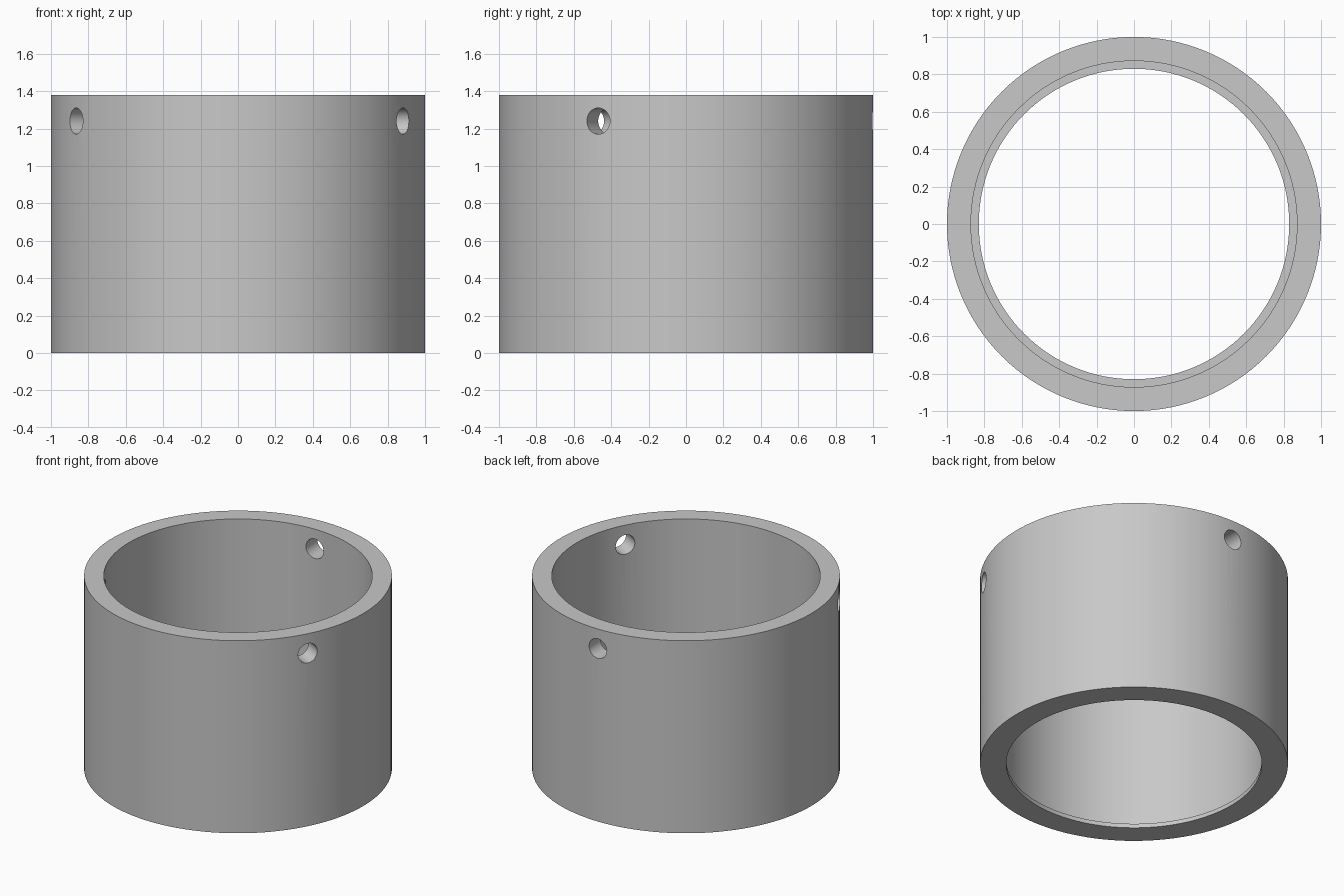
import bpy, bmesh, math
from mathutils import Matrix, Vector

if "Cube" in bpy.data.objects:
    bpy.data.objects.remove(bpy.data.objects["Cube"])

HEIGHT = 1.38
SEGMENTS = 128

grey = bpy.data.materials.new("plain grey")
grey.diffuse_color = (0.58, 0.58, 0.58, 1)
grey.use_nodes = True
grey.node_tree.nodes["Principled BSDF"].inputs["Base Color"].default_value = grey.diffuse_color


def make_object(name, bm):
    bmesh.ops.recalc_face_normals(bm, faces=bm.faces)
    mesh = bpy.data.meshes.new(name)
    bm.to_mesh(mesh)
    bm.free()
    mesh.materials.append(grey)
    obj = bpy.data.objects.new(name, mesh)
    bpy.context.collection.objects.link(obj)
    return obj


# Sleeve: closed wall section with a thin inner lip at the bottom, turned about z
section = [(1, 0), (1, HEIGHT), (0.872, HEIGHT), (0.872, 0.03), (0.83, 0.03), (0.83, 0)]
bm = bmesh.new()
rings = []
for i in range(SEGMENTS):
    a = math.tau * i / SEGMENTS
    rings.append([bm.verts.new((r * math.cos(a), r * math.sin(a), z)) for r, z in section])
for i in range(SEGMENTS):
    ring, following = rings[i], rings[(i + 1) % SEGMENTS]
    for j in range(len(section)):
        k = (j + 1) % len(section)
        bm.faces.new((ring[j], following[j], following[k], ring[k]))
sleeve = make_object("sleeve", bm)

# Radial screw holes near the top rim
bm = bmesh.new()
for degrees in (90, 210, -28):
    a = math.radians(degrees)
    place = (Matrix.Translation(Vector((0.93 * math.cos(a), 0.93 * math.sin(a), 1.24)))
             @ Matrix.Rotation(a, 4, 'Z') @ Matrix.Rotation(math.pi / 2, 4, 'Y'))
    bmesh.ops.create_cone(bm, cap_ends=True, segments=32, radius1=0.07, radius2=0.07,
                          depth=0.4, matrix=place)
cutter = make_object("hole_cutter", bm)
cutter.hide_render = True
cutter.hide_set(True)

cut = sleeve.modifiers.new("holes", 'BOOLEAN')
cut.operation = 'DIFFERENCE'
cut.solver = 'EXACT'
cut.object = cutter

# Apply the cut, then smooth the curved walls and keep the rims sharp
bpy.context.view_layer.objects.active = sleeve
sleeve.select_set(True)
bpy.ops.object.modifier_apply(modifier=cut.name)
bpy.data.objects.remove(cutter)
bpy.ops.object.shade_smooth_by_angle(angle=math.radians(30))
